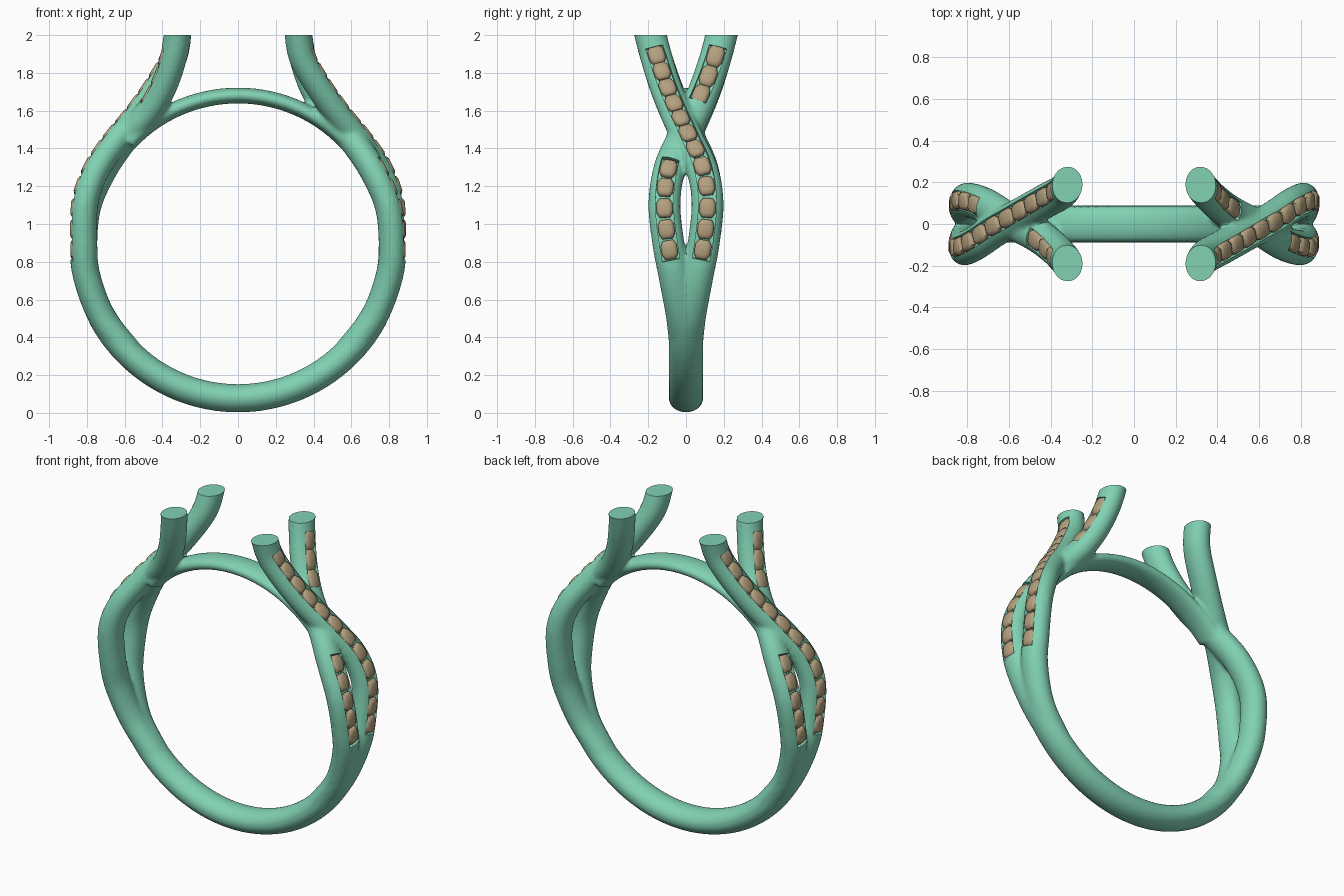
import bpy, bmesh, math
from mathutils import Vector, Matrix

if "Cube" in bpy.data.objects:
    bpy.data.objects.remove(bpy.data.objects["Cube"])

CZ, R = 0.895, 0.8175          # ring centre height and mid radius


def material(name, col):
    m = bpy.data.materials.new(name)
    m.diffuse_color = (*col, 1)
    m.use_nodes = True
    m.node_tree.nodes["Principled BSDF"].inputs["Base Color"].default_value = m.diffuse_color
    return m


METAL = material("green_metal", (0.22, 0.64, 0.45))
STONE = material("tan_stone", (0.45, 0.35, 0.21))


def make_object(name, bm, mat):
    bmesh.ops.recalc_face_normals(bm, faces=bm.faces)
    me = bpy.data.meshes.new(name)
    bm.to_mesh(me)
    bm.free()
    me.materials.append(mat)
    ob = bpy.data.objects.new(name, me)
    bpy.context.collection.objects.link(ob)
    return ob


def smooth_path(pts, n=160):
    """Catmull-Rom through pts, resampled to even spacing."""
    p = [Vector(q) for q in pts]
    p = [2 * p[0] - p[1]] + p + [2 * p[-1] - p[-2]]
    dense = []
    for i in range(1, len(p) - 2):
        a, b, c, d = p[i - 1:i + 3]
        for k in range(40):
            t = k / 40
            dense.append(0.5 * (2 * b + (c - a) * t + (2 * a - 5 * b + 4 * c - d) * t * t
                                + (3 * b - a - 3 * c + d) * t ** 3))
    dense.append(p[-2])
    acc = [0]
    for a, b in zip(dense, dense[1:]):
        acc.append(acc[-1] + (b - a).length)
    out, j = [], 0
    for i in range(n + 1):
        s = acc[-1] * i / n
        while j < len(acc) - 2 and acc[j + 1] < s:
            j += 1
        out.append(dense[j].lerp(dense[j + 1], (s - acc[j]) / (acc[j + 1] - acc[j])))
    return out


def frame(path, i):
    """Tangent, sideways and outward directions at sample i."""
    t = (path[min(i + 1, len(path) - 1)] - path[max(i - 1, 0)]).normalized()
    n = Vector((t.z, 0, -t.x)).normalized()
    return t, t.cross(n), n


def sweep(bm, path, section, idx=None):
    """section(f) returns (side, out) points at fraction f of the path."""
    rings = []
    idx = idx or range(len(path))
    for i in idx:
        _, s, n = frame(path, i)
        rings.append([bm.verts.new(path[i] + s * u + n * v)
                      for u, v in section(i / (len(path) - 1))])
    for a, b in zip(rings, rings[1:]):
        for k in range(len(a)):
            m = (k + 1) % len(a)
            bm.faces.new((a[k], a[m], b[m], b[k]))
    bm.faces.new(rings[0])
    bm.faces.new(rings[-1])


def ellipse(w, h, n=28):
    return [(w * math.cos(2 * math.pi * k / n), h * math.sin(2 * math.pi * k / n)) for k in range(n)]


def arc(r, a0, a1, n=90):
    return [Vector((r * math.cos(a), 0, CZ + r * math.sin(a)))
            for a in (math.radians(a0 + (a1 - a0) * i / n) for i in range(n + 1))]


def add_turned_copy(bm):
    """Half-turn about z gives the other shoulder."""
    g = bmesh.ops.duplicate(bm, geom=bm.verts[:] + bm.edges[:] + bm.faces[:])
    vs = [e for e in g["geom"] if isinstance(e, bmesh.types.BMVert)]
    bmesh.ops.rotate(bm, verts=vs, cent=(0, 0, 0), matrix=Matrix.Rotation(math.pi, 3, 'Z'))


# Centre lines of the two crossing strands on the right shoulder
over = smooth_path([(.557, 0, .295), (.715, .02, .50), (.80, .06, .72), (.8175, .093, .895),
                    (.812, .114, 1.11), (.755, .088, 1.28), (.655, .02, 1.43), (.538, -.047, 1.573),
                    (.43, -.108, 1.725), (.345, -.155, 1.875), (.32, -.188, 2.0), (.315, -.215, 2.1)])
under = smooth_path([(.557, 0, .295), (.715, -.02, .50), (.80, -.06, .72), (.8175, -.093, .895),
                     (.795, -.114, 1.10), (.71, -.088, 1.29), (.60, -.02, 1.45), (.475, .047, 1.59),
                     (.395, .105, 1.73), (.345, .155, 1.875), (.32, .188, 2.0), (.315, .215, 2.1)])

# Ring body: strands, lower shank and thin bridge fused together
bm = bmesh.new()
for p in (over, under):
    sweep(bm, p, lambda f: ellipse(.085, .073))
add_turned_copy(bm)


def shank_section(f):
    taper = min(1, 0.35 + 6 * min(f, 1 - f))
    return ellipse(.091 * taper, .075 * (0.6 + 0.4 * taper))


sweep(bm, arc(R, -168, -12), shank_section)
sweep(bm, arc(.785, 43, 137), lambda f: ellipse(.087, .042))
ring = make_object("ring_band", bm, METAL)

# Rows of stones: (path, lowest z, highest z, count)
rows = [(over, .862, 1.88, 12), (under, .862, 1.27, 5), (under, 1.665, 1.88, 3)]


def index_at(path, z):
    return min(range(len(path)), key=lambda i: abs(path[i].z - z))


# Channel cutters plus a block that trims the strand tips flat
cut = bmesh.new()
stones = bmesh.new()
for path, z0, z1, count in rows:
    step = (path[1] - path[0]).length
    i0, i1 = index_at(path, z0), index_at(path, z1)
    pitch = (i1 - i0) * step / (count - 1)
    ext = round(.058 / step)
    sweep(cut, path, lambda f: [(-.047, .032), (.047, .032), (.047, .1), (-.047, .1)],
          range(i0 - ext, i1 + ext + 1))
    # Cushion stones: stacked eight-sided rings
    for k in range(count):
        x = i0 + (i1 - i0) * k / (count - 1)
        j = min(int(x), len(path) - 2)
        c = path[j].lerp(path[j + 1], x - j)
        t, s, n = frame(path, j)
        w, l = .043, pitch * .475
        rings = []
        for sc, h in ((.6, .025), (1, .04), (1, .053), (.88, .063), (.6, .070)):
            rings.append([stones.verts.new(c + s * (u * w * sc) + t * (v * l * sc) + n * h)
                          for u, v in ((1, .5), (.62, 1), (-.62, 1), (-1, .5),
                                       (-1, -.5), (-.62, -1), (.62, -1), (1, -.5))])
        for a, b in zip(rings, rings[1:]):
            for m in range(8):
                q = (m + 1) % 8
                stones.faces.new((a[m], a[q], b[q], b[m]))
        stones.faces.new(rings[0])
        stones.faces.new(rings[-1])
add_turned_copy(cut)
add_turned_copy(stones)
bmesh.ops.create_cube(cut, size=1, matrix=Matrix.Translation((0, 0, 2.5)) @ Matrix.Diagonal((2, 2, 1, 1)))
cutter = make_object("channel_cutter", cut, METAL)
cutter.hide_render = True
gems = make_object("channel_stones", stones, STONE)

# Fuse, soften the joins, then cut the channels
m = ring.modifiers.new("fuse", 'REMESH')
m.mode, m.voxel_size = 'VOXEL', .011
m = ring.modifiers.new("soften", 'SMOOTH')
m.factor, m.iterations = .5, 8
m = ring.modifiers.new("channels", 'BOOLEAN')
m.operation, m.object, m.solver = 'DIFFERENCE', cutter, 'EXACT'
bpy.context.view_layer.objects.active = ring
for name in ("fuse", "soften", "channels"):
    bpy.ops.object.modifier_apply(modifier=name)
bpy.data.objects.remove(cutter)

for ob in (ring, gems):
    bpy.ops.object.select_all(action='DESELECT')
    ob.select_set(True)
    bpy.context.view_layer.objects.active = ob
    bpy.ops.object.shade_smooth_by_angle(angle=math.radians(35))
